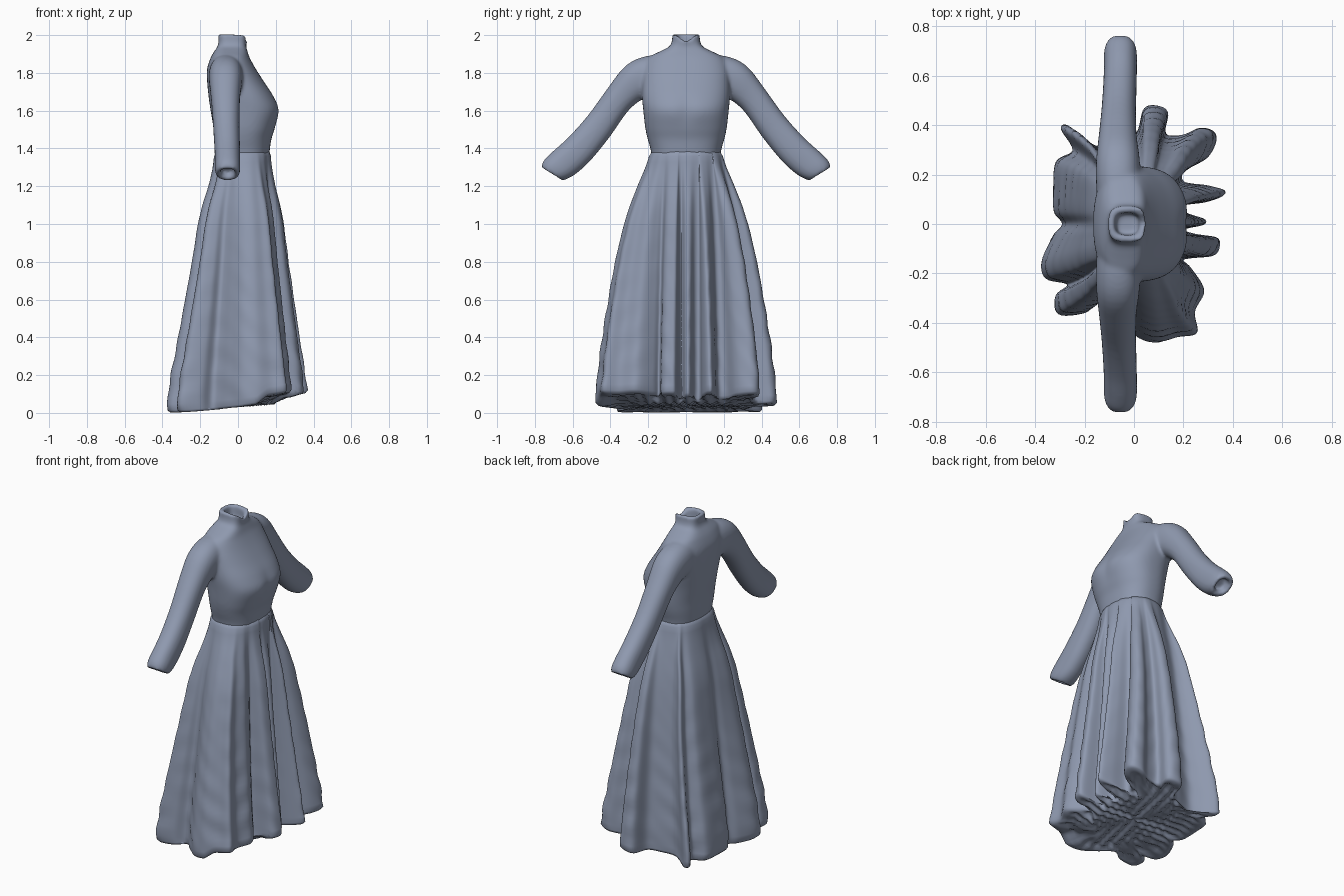
import bpy, bmesh, math
from mathutils import Vector

if "Cube" in bpy.data.objects:
    bpy.data.objects.remove(bpy.data.objects["Cube"])

cloth = bpy.data.materials.new("slate blue cloth")
cloth.diffuse_color = (0.275, 0.32, 0.43, 1)
cloth.use_nodes = True
cloth.node_tree.nodes["Principled BSDF"].inputs["Base Color"].default_value = cloth.diffuse_color


def loft(bm, rings):
    """Skin closed rings of equal length and cap both ends."""
    vs = [[bm.verts.new(p) for p in r] for r in rings]
    n = len(vs[0])
    for a, b in zip(vs, vs[1:]):
        for i in range(n):
            bm.faces.new((a[i], a[(i + 1) % n], b[(i + 1) % n], b[i]))
    for r in (vs[0], vs[-1]):
        c = bm.verts.new(sum((v.co for v in r), Vector()) / n)
        for i in range(n):
            bm.faces.new((r[i], r[(i + 1) % n], c))


def finish(bm, name):
    bmesh.ops.recalc_face_normals(bm, faces=bm.faces)
    me = bpy.data.meshes.new(name)
    bm.to_mesh(me)
    bm.free()
    for p in me.polygons:
        p.use_smooth = True
    me.materials.append(cloth)
    ob = bpy.data.objects.new(name, me)
    bpy.context.collection.objects.link(ob)
    return ob


def power(v, e):
    return math.copysign(abs(v) ** (2 / e), v)


def lerp_table(table, x):
    for (x0, y0), (x1, y1) in zip(table, table[1:]):
        if x <= x1:
            return y0 + (y1 - y0) * max(0, (x - x0) / (x1 - x0))
    return table[-1][1]


def catmull(pts, steps, closed):
    """Smooth curve through points of any dimension."""
    n, out = len(pts), []
    for i in range(n if closed else n - 1):
        p = [Vector(pts[(i + k) % n if closed else min(max(i + k, 0), n - 1)])
             for k in (-1, 0, 1, 2)]
        for s in range(steps):
            t = s / steps
            out.append(0.5 * (2 * p[1] + (p[2] - p[0]) * t
                       + (2 * p[0] - 5 * p[1] + 4 * p[2] - p[3]) * t * t
                       + (3 * p[1] - p[0] - 3 * p[2] + p[3]) * t ** 3))
    if not closed:
        out.append(Vector(pts[-1]))
    return out


# ---- bodice: torso and collar (z, back x, front x, half width)
bm = bmesh.new()
torso = [(1.34, -.112, .160, .180), (1.39, -.12, .168, .186), (1.45, -.125, .177, .203),
         (1.51, -.13, .197, .216), (1.60, -.145, .220, .226), (1.67, -.155, .193, .233),
         (1.75, -.163, .140, .233), (1.82, -.164, .095, .228), (1.88, -.145, .062, .200),
         (1.915, -.125, .050, .135), (1.94, -.108, .043, .088), (1.97, -.103, .044, .074),
         (2.006, -.106, .049, .073)]
rim = [(2.006, -.08, .023, .046), (1.93, -.07, .018, .042)]
rings = []
for z, x0, x1, hy in catmull(torso, 4, False) + rim:
    e = 2.4 + 0.8 * min(1, max(0, (z - 1.88) / .06))
    ring = []
    for i in range(64):
        a = math.tau * i / 64
        x = (x0 + x1) / 2 + (x1 - x0) / 2 * power(math.cos(a), e)
        y = hy * power(math.sin(a), e)
        if math.cos(a) > 0:                         # shallow dip between the busts
            x -= 0.010 * math.exp(-(y / 0.04) ** 2 - ((z - 1.6) / .07) ** 2)
        dip = 0.045 * math.exp(-(y / 0.035) ** 2) if z > 1.99 and x > -0.02 else 0
        ring.append((x, y, z - dip))
    rings.append(ring)
loft(bm, rings)

# ---- sleeves (y, z, radius, tilt of the section, centre x, half depth)
path = [(.06, 1.79, .105, 88, -.063, .080), (.17, 1.785, .110, 75, -.064, .090),
        (.26, 1.757, .101, 55, -.065, .088), (.355, 1.665, .081, 45, -.066, .077),
        (.46, 1.52, .081, 43, -.062, .070), (.56, 1.402, .085, 42, -.057, .068),
        (.635, 1.332, .087, 39, -.055, .067), (.685, 1.290, .082, 34, -.055, .067),
        (.712, 1.264, .066, 32, -.055, .060)]
cuff = [(.710, 1.266, .045, 32, -.055, .038), (.684, 1.300, .040, 32, -.055, .034)]
for side in (1, -1):
    rings = []
    for y, z, r, tilt, cx, rx in catmull(path, 4, False) + cuff:
        t = math.radians(tilt)
        ring = []
        for i in range(32):
            a = math.tau * i / 32
            s = r * power(math.sin(a), 2.3)
            ring.append((cx + rx * power(math.cos(a), 2.3),
                         side * (y + s * math.cos(t)), z + s * math.sin(t)))
        rings.append(ring)
    loft(bm, rings)

# fuse the torso and sleeves into one soft surface
bodice = finish(bm, "bodice_with_sleeves")
mod = bodice.modifiers.new("fuse", 'REMESH')
mod.mode = 'VOXEL'
mod.voxel_size = 0.008
mod.use_smooth_shade = True
mod = bodice.modifiers.new("soften", 'SMOOTH')
mod.factor = 0.5
mod.iterations = 16

# ---- skirt: folded hem outline, counterclockwise from the front (+x)
hem = [(.285, .022), (.21, .045), (.205, .075), (.29, .088), (.36, .112), (.367, .138),
       (.30, .158), (.205, .17), (.205, .215), (.30, .27), (.337, .34), (.325, .385),
       (.27, .395), (.20, .365), (.13, .37), (.138, .45), (.10, .482), (.04, .468),
       (.01, .37), (-.06, .335), (-.14, .315), (-.20, .345), (-.27, .402), (-.297, .385),
       (-.25, .30), (-.315, .25), (-.328, .14), (-.325, .05), (-.29, 0), (-.33, -.05),
       (-.373, -.15), (-.355, -.22), (-.27, -.245), (-.318, -.29), (-.305, -.365),
       (-.20, -.362), (-.13, -.32), (-.05, -.40), (.02, -.465), (.10, -.483), (.18, -.46),
       (.258, -.443), (.25, -.36), (.287, -.27), (.235, -.18), (.205, -.142),
       (.32, -.13), (.353, -.085), (.34, -.055), (.25, -.04), (.205, -.022), (.285, -.003)]
edge = catmull([(x, y, 0) for x, y in hem], 6, True)
n = len(edge)
# each hem point hangs from a smoothed direction on the waist
ang = []
for i in range(n):
    vec = sum((edge[(i + k) % n].normalized() for k in range(-7, 8)), Vector())
    ang.append(math.atan2(vec.y, vec.x))
spread_x = [(0, 1), (.1, .99), (.2, .93), (.4, .78), (.6, .64), (.8, .50), (1.0, .38),
            (1.1, .29), (1.2, .16), (1.3, .06), (1.4, 0)]
spread_y = [(0, 1), (.1, .985), (.2, .955), (.4, .87), (.6, .76), (.8, .64), (1.0, .48),
            (1.1, .37), (1.2, .24), (1.3, .09), (1.38, 0)]


def hem_height(x, y):
    h = 0.012 + 0.085 * max(0, (x + .37) / .73) ** 1.5
    if x > 0.1:                                     # front panels hang a little shorter
        h += 0.04 * min(1, (x - .1) / .06) * (1 if y < -.13 else .5 if abs(y) < .4 else 0)
    return h


def skirt_point(i, row):
    p = edge[i]
    z0 = hem_height(p.x, p.y)
    z = z0 + (1.392 - z0) * row
    wx = .024 + .147 * power(math.cos(ang[i]), 2.3)
    wy = .189 * power(math.sin(ang[i]), 2.3)
    x = wx + (p.x - wx) * lerp_table(spread_x, z)
    y = wy + (p.y - wy) * lerp_table(spread_y, z)
    # faint rumples in the cloth
    w = 1 + 0.012 * (1 - row) * math.sin(z * 38 + 3 * math.sin(i * .11)) * math.sin(i * .16 + z * 4)
    return Vector((x * w, y * w, z))


rings = [[skirt_point(i, r / 40) for i in range(n)] for r in range(40, -1, -1)]
# rumpled underside, drawn in to the middle
for s in (.985, .95, .91, .87, .82, .77, .7, .63, .56, .48, .4, .32, .24, .16, .08):
    ring = []
    for i in range(n):
        p = edge[i]
        # folds fade into a plain oval towards the centre
        oval = Vector((.25 * math.cos(ang[i]), .38 * math.sin(ang[i]), 0))
        f = max(0, (s - .77) / .23)
        q = oval.lerp(p, f) * s
        bump = 0.014 * math.sin(q.x * 70 + q.y * 45) * math.sin(q.y * 70 - q.x * 45)
        base = 0.025 + 0.045 * max(0, (q.x + .37) / .73) ** 1.5
        q.z = base + (hem_height(p.x, p.y) - base) * f
        q.z = max(0, q.z + (bump if s < .95 else -.012))
        ring.append(q)
    rings.append(ring)
bm = bmesh.new()
loft(bm, rings)
skirt = finish(bm, "pleated_skirt")
mod = skirt.modifiers.new("soften", 'SMOOTH')
mod.factor = 0.5
mod.iterations = 1
